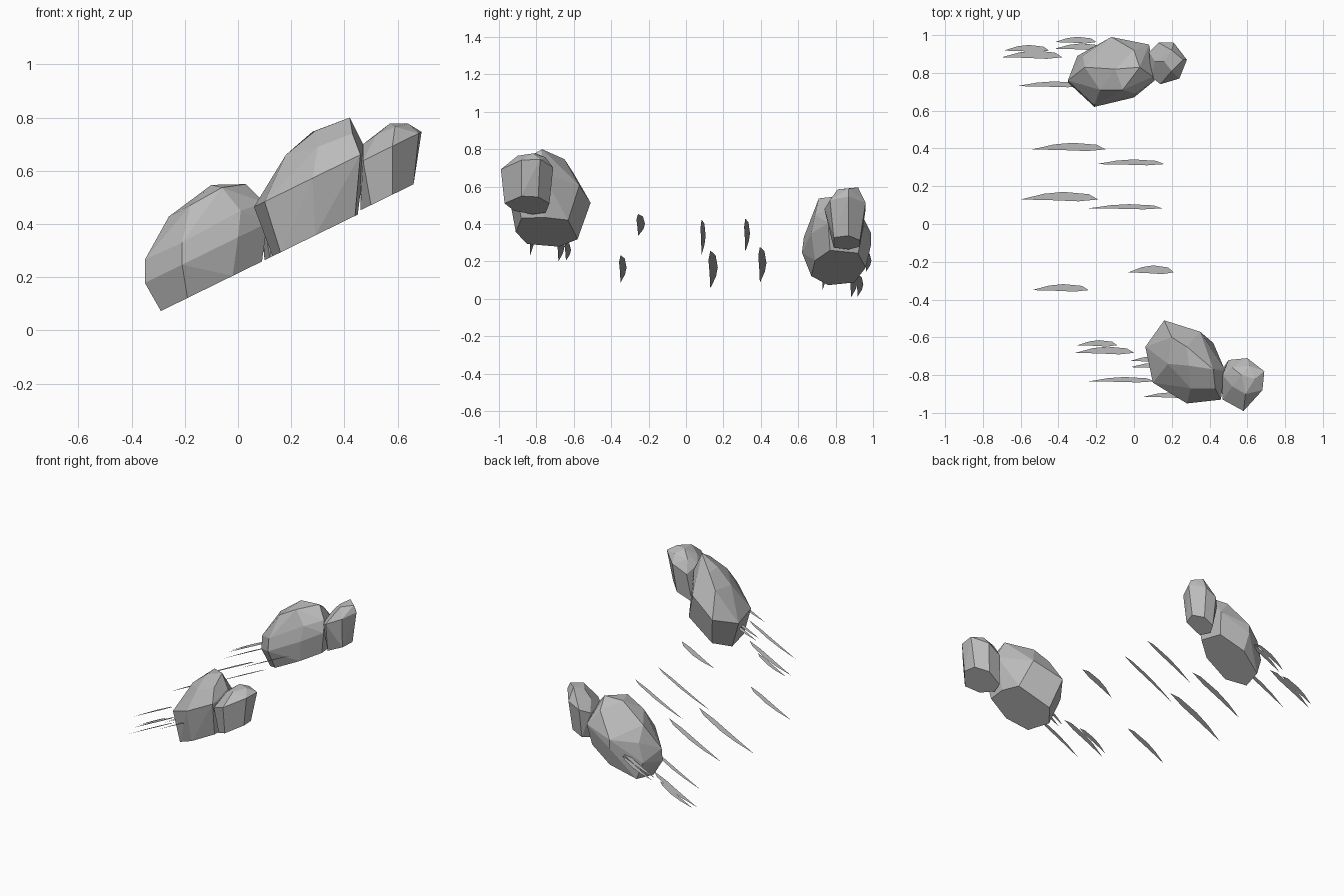
import bpy
import bmesh
import math

cube = bpy.data.objects.get("Cube")
if cube:
    bpy.data.objects.remove(cube, do_unlink=True)

# One matte stone-grey material shared by every part
grey = bpy.data.materials.new("plain grey")
grey.use_nodes = True
grey.diffuse_color = (.5, .5, .5, 1)
grey.node_tree.nodes["Principled BSDF"].inputs["Base Color"].default_value = grey.diffuse_color

HILL_SLOPE = .49


def on_slope(x, y, offset):
    """Lift a plan position onto a plane parallel to the hillside."""
    return (x, y, HILL_SLOPE * x + offset)


def add_object(name, bm):
    """Turn a bmesh into a flat-shaded grey object."""
    mesh = bpy.data.meshes.new(name)
    bm.to_mesh(mesh)
    bm.free()
    mesh.materials.append(grey)
    obj = bpy.data.objects.new(name, mesh)
    bpy.context.scene.collection.objects.link(obj)
    return obj


def add_rock(name, base, base_offset, belt, belt_offset, crown):
    """Faceted boulder: a sloping base ring, a wide belt ring and crown points."""
    bm = bmesh.new()
    points = [on_slope(x, y, base_offset) for x, y in base]
    points += [on_slope(x, y, belt_offset) for x, y in belt]
    points += crown
    for point in points:
        bm.verts.new(point)
    hull = bmesh.ops.convex_hull(bm, input=bm.verts[:])
    unused = set(hull["geom_interior"]) | set(hull["geom_unused"])
    spare = [v for v in unused if isinstance(v, bmesh.types.BMVert) and v.is_valid]
    bmesh.ops.delete(bm, geom=spare, context="VERTS")
    bmesh.ops.dissolve_limit(bm, angle_limit=math.radians(6),
                             verts=bm.verts[:], edges=bm.edges[:])
    bmesh.ops.recalc_face_normals(bm, faces=bm.faces[:])
    return add_object(name, bm)


# Front pair of boulders
add_rock(
    "front_large_rock",
    base=[(.13, -.68), (.21, -.58), (.42, -.63), (.45, -.76),
          (.44, -.88), (.29, -.91), (.16, -.85)],
    base_offset=.215,
    belt=[(.06, -.65), (.16, -.51), (.35, -.57), (.48, -.77),
          (.46, -.93), (.28, -.95), (.1, -.84)],
    belt_offset=.435,
    crown=[(.42, -.77, .8), (.28, -.65, .747), (.2, -.6, .67), (.29, -.75, .75),
           (.3, -.87, .69), (.43, -.87, .74), (.18, -.74, .66), (.47, -.78, .7)],
)
add_rock(
    "front_small_rock",
    base=[(.48, -.75), (.46, -.82), (.5, -.92), (.58, -.97),
          (.66, -.88), (.65, -.79), (.58, -.73)],
    base_offset=.226,
    belt=[(.69, -.78), (.68, -.88), (.58, -.99), (.47, -.93),
          (.46, -.81), (.5, -.72), (.6, -.71)],
    belt_offset=.408,
    crown=[(.57, -.8, .777), (.64, -.82, .777), (.52, -.86, .735), (.59, -.9, .765),
           (.52, -.76, .735), (.61, -.75, .755), (.47, -.8, .7)],
)

# Rear pair of boulders
add_rock(
    "rear_large_rock",
    base=[(-.29, .76), (-.19, .67), (-.02, .69), (.09, .77),
          (.06, .92), (-.1, .96), (-.26, .9)],
    base_offset=.215,
    belt=[(-.35, .75), (-.21, .62), (0, .67), (.11, .76),
          (.08, .95), (-.12, .99), (-.3, .89)],
    belt_offset=.35,
    crown=[(-.35, .76, .266), (-.21, .63, .33), (-.18, .71, .47), (-.06, .71, .537),
           (.01, .69, .45), (-.1, .82, .547), (.03, .83, .55), (-.26, .83, .428),
           (0, .92, .49), (.1, .78, .48), (-.12, .99, .35), (-.27, .89, .33)],
)
add_rock(
    "rear_small_rock",
    base=[(.12, .79), (.1, .87), (.13, .93), (.2, .93), (.25, .87), (.23, .79)],
    base_offset=.215,
    belt=[(.28, .87), (.21, .96), (.13, .96), (.08, .91),
          (.09, .78), (.14, .74), (.24, .77)],
    belt_offset=.41,
    crown=[(.2, .92, .596), (.16, .86, .575), (.2, .81, .585),
           (.26, .87, .59), (.11, .86, .52)],
)

# Outline of a grass blade: share of length, share of bow width
BLADE = [(0, 0), (.4, -.1), (.75, -.25), (1, 0), (.88, .7), (.55, 1), (.3, .75)]


def add_blade(name, start, end, y, bow):
    """Thin leaf lying flat along the hillside."""
    bm = bmesh.new()
    verts = []
    for along, across in BLADE:
        x = start + (end - start) * along
        verts.append(bm.verts.new(on_slope(x, y + bow * across, .351)))
    bm.faces.new(verts)
    return add_object(name, bm)


# Each blade: lower tip, upper tip, depth position, bow width
blade_groups = {
    "middle_grass": [
        (-.54, -.15, .395, .035), (-.2, .16, .317, .025), (-.6, -.19, .13, .04),
        (-.24, .15, .083, .022), (-.03, .21, -.256, .037), (-.54, -.24, -.35, .032),
    ],
    "rear_grass": [
        (-.69, -.45, .918, .03), (-.7, -.38, .883, .035), (-.42, -.2, .963, .028),
        (-.42, -.16, .928, .028), (-.62, -.26, .73, .025),
    ],
    "front_grass": [
        (-.3, -.09, -.642, .027), (-.31, 0, -.682, .033), (-.24, .11, -.833, .023),
        (-.02, .2, -.725, .025), (-.02, .24, -.758, .025), (.05, .3, -.915, .023),
    ],
}
for group, blades in blade_groups.items():
    for number, blade in enumerate(blades):
        add_blade(f"{group}_blade_{number}", *blade)
